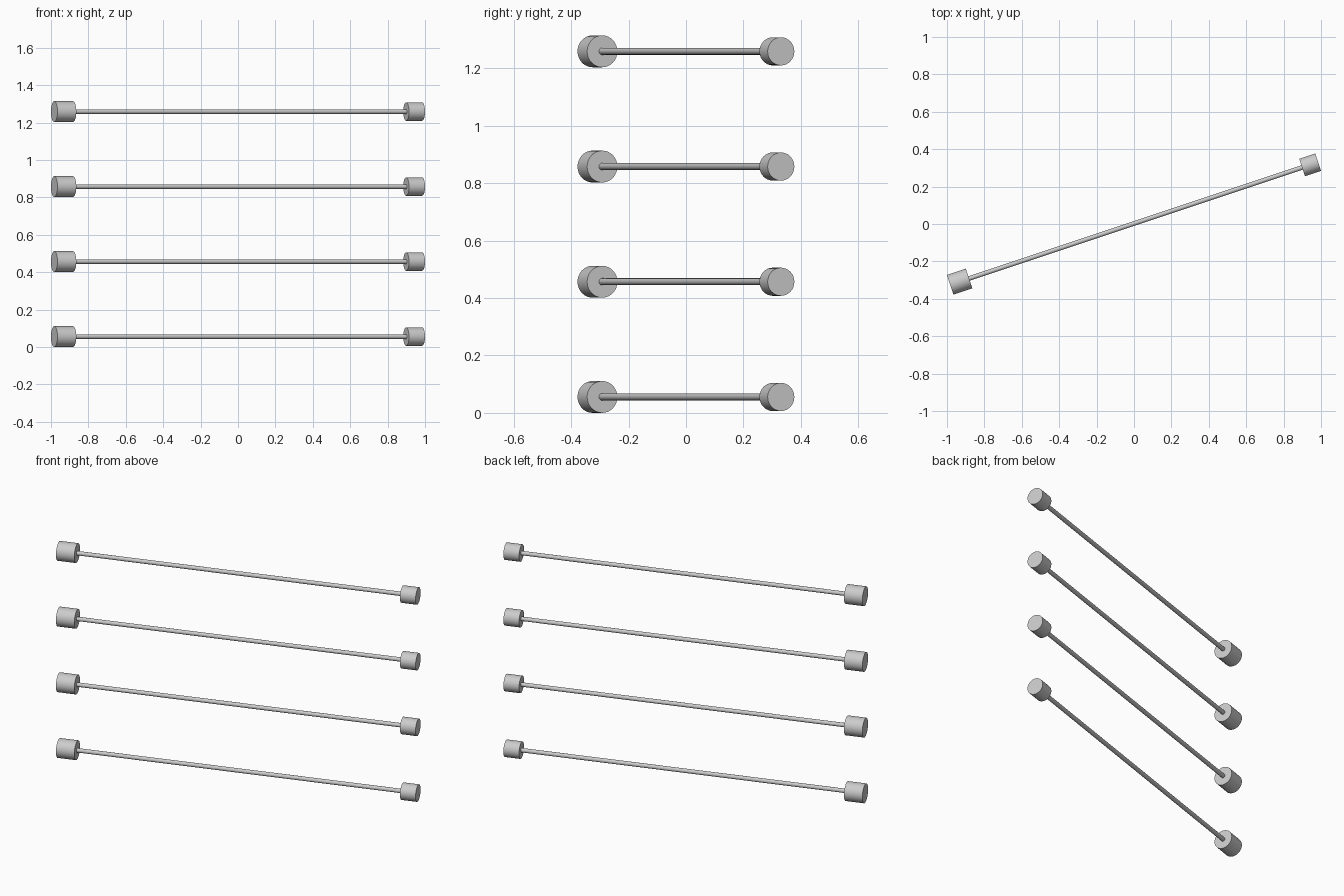
import bpy
import math
from mathutils import Vector

if "Cube" in bpy.data.objects:
    bpy.data.objects.remove(bpy.data.objects["Cube"])

ANGLE = math.atan(1 / 3)          # plan rotation of every bar
AXIS = Vector((math.cos(ANGLE), math.sin(ANGLE), 0))
START, END = -1.0357, 1.0377      # bar ends measured along the axis
Y_SHIFT = 0.0025
BASE_Z, SPACING, COUNT = 0.0555, 0.401, 4


def cylinder(name, radius, a, b, z, sides=32):
    """Cylinder lying along AXIS from distance a to distance b."""
    centre = AXIS * (a + b) / 2 + Vector((0, Y_SHIFT, z))
    bpy.ops.mesh.primitive_cylinder_add(
        vertices=sides, radius=radius, depth=b - a, location=centre,
        rotation=(0, math.pi / 2, ANGLE))
    bpy.context.object.name = name
    bpy.ops.object.shade_smooth_by_angle(angle=math.radians(40))


for i in range(COUNT):
    z = BASE_Z + i * SPACING
    # thin bar
    cylinder(f"rod_{i + 1}", 0.0122, START + 0.1, END - 0.08, z, 24)
    # large cap on the left, smaller cap on the right
    cylinder(f"large_end_cap_{i + 1}", 0.0555, START, START + 0.106, z)
    cylinder(f"small_end_cap_{i + 1}", 0.049, END - 0.09, END, z)
